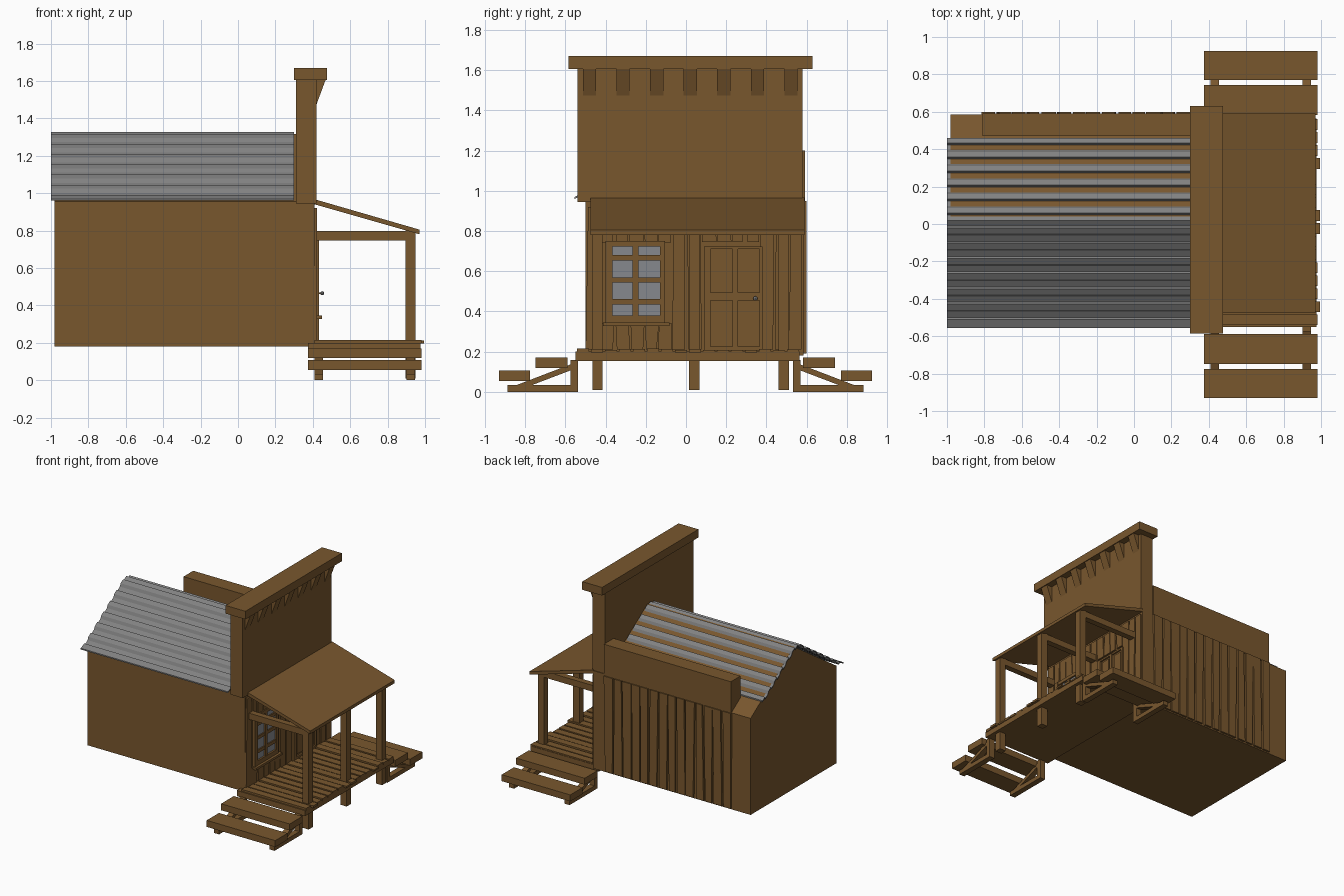
import bpy, bmesh, random
from mathutils import Vector

if "Cube" in bpy.data.objects:
    bpy.data.objects.remove(bpy.data.objects["Cube"])
random.seed(4)


def material(name, col):
    m = bpy.data.materials.new(name)
    m.diffuse_color = (*col, 1)
    m.use_nodes = True
    m.node_tree.nodes["Principled BSDF"].inputs["Base Color"].default_value = m.diffuse_color
    return m


WOOD = material("wood", (0.19, 0.095, 0.027))
METAL = material("grey_metal", (0.22, 0.22, 0.22))
GLASS = material("glass", (0.24, 0.25, 0.27))


def finish(bm, name, mat):
    bmesh.ops.recalc_face_normals(bm, faces=bm.faces)
    me = bpy.data.meshes.new(name)
    bm.to_mesh(me)
    bm.free()
    me.materials.append(mat)
    ob = bpy.data.objects.new(name, me)
    bpy.context.collection.objects.link(ob)
    return ob


def prism(name, pts, a, b, axis="x", mat=WOOD):
    """Extrude a profile: (y, z) points along x, or (x, z) points along y."""
    bm = bmesh.new()
    put = (lambda p, t: (t, p[0], p[1])) if axis == "x" else (lambda p, t: (p[0], t, p[1]))
    v = [[bm.verts.new(put(p, t)) for p in pts] for t in (a, b)]
    n = len(pts)
    bm.faces.new(v[0])
    bm.faces.new(v[1][::-1])
    for i in range(n):
        j = (i + 1) % n
        bm.faces.new((v[0][i], v[0][j], v[1][j], v[1][i]))
    return finish(bm, name, mat)


def box(name, x, y, z, mat=WOOD):
    return prism(name, [(y[0], z[0]), (y[1], z[0]), (y[1], z[1]), (y[0], z[1])], x[0], x[1], "x", mat)


def board(name, mid, half, z, a, b, axis):
    """Upright plank with slightly crooked edges."""
    r = lambda: random.uniform(-0.009, 0.009)
    pts = [(mid - half + r(), z[0]), (mid + half + r(), z[0]),
           (mid + half + r(), z[1]), (mid - half + r(), z[1])]
    return prism(name, pts, a, b, axis)


# Main body with gabled ends
prism("house_body", [(-0.5, 0.18), (0.585, 0.18), (0.585, 0.95), (0.04, 1.315), (-0.5, 0.955)], -0.98, 0.31)
box("front_wall", (0.31, 0.41), (-0.5, 0.585), (0.18, 0.96))

# Side parapet and the crooked boards under it
box("side_parapet", (-0.81, 0.31), (0.47, 0.592), (0.95, 1.2))
for i in range(14):
    board("side_board", -0.775 + i * 0.08, 0.033, (0.19, 0.95), 0.58, 0.6, "y")


# Corrugated roof: trapezoid waves on two slopes, cut short at the parapet
def slope(start, end, count):
    pts = []
    for i in range(count):
        for f, h in ((0.0, 0), (0.38, 0), (0.5, 0.016), (0.88, 0.016)):
            y = start + (end - start) * (i + f) / count
            pts.append((y, 1.327 - 0.667 * abs(y - 0.02) + h))
    return pts


top = slope(0.02, -0.55, 7)[::-1] + slope(0.02, 0.47, 6)[1:]
top[0] = (-0.555, top[0][1])
prism("corrugated_roof", top + [(y, z - 0.01) for y, z in reversed(top)], -1.0, 0.3, "x", METAL)

# False front with cap and brackets
box("false_front", (0.31, 0.42), (-0.54, 0.58), (0.945, 1.61))
box("false_front_cap", (0.3, 0.475), (-0.585, 0.63), (1.605, 1.67))
for i in range(7):
    y = -0.48 + i * 0.167
    prism("cap_bracket", [(0.415, 1.61), (0.47, 1.61), (0.42, 1.475)], y - 0.033, y + 0.033, "y")

# Porch roof, posts and beams
prism("porch_roof", [(0.41, 0.94), (0.97, 0.78), (0.97, 0.805), (0.41, 0.967)], -0.475, 0.59, "y")
for y in (-0.44, 0.04, 0.485):
    box("porch_post", (0.895, 0.95), (y - 0.026, y + 0.026), (0.01, 0.8))
    box("porch_beam", (0.4, 0.9), (y - 0.024, y + 0.024), (0.747, 0.797))

# Porch deck and floor planks
box("porch_base", (0.375, 0.975), (-0.55, 0.565), (0.155, 0.2))
for i in range(16):
    y = -0.512 + i * 0.0696
    box("floor_plank", (0.41, random.choice((0.975, 0.98, 0.995))),
        (y - 0.029, y + 0.029), (0.195, random.uniform(0.207, 0.216)))

# Steps on both ends
for s in (-1, 1):
    def span(a, b):
        return tuple(sorted((s * a - 0.003, s * b - 0.003)))
    box("upper_step", (0.375, 0.98), span(0.585, 0.745), (0.118, 0.17))
    box("lower_step", (0.375, 0.98), span(0.773, 0.927), (0.055, 0.107))
    for x in (0.41, 0.9):
        xs = (x, x + 0.045)
        box("step_foot", xs, span(0.535, 0.885), (0.0, 0.034))
        box("step_upright", xs, span(0.535, 0.572), (0.0, 0.16))
        diag = [(0.85, 0.03), (0.55, 0.145), (0.55, 0.115), (0.8, 0.02)]
        prism("step_stringer", [(s * y - 0.003, z) for y, z in diag], *xs)

# Front wall boards, kept clear of the window and door
for i in range(15):
    y = -0.462 + i * 0.072
    if 0.09 < y < 0.38:
        z = (0.745, 0.92)
    elif -0.4 < y < -0.1:
        z = (0.21, 0.34)
        board("front_board", y, 0.031, (0.74, 0.92), 0.405, 0.422, "x")
    else:
        z = (0.21, 0.92)
    board("front_board", y, 0.031, z, 0.405, 0.422, "x")

# Window
box("window_glass", (0.405, 0.416), (-0.37, -0.125), (0.37, 0.735), GLASS)
for y in ((-0.4, -0.365), (-0.13, -0.105)):
    box("window_frame_side", (0.405, 0.432), y, (0.34, 0.75))
for z in ((0.34, 0.38), (0.724, 0.75)):
    box("window_frame_rail", (0.405, 0.43), (-0.4, -0.105), z)
box("window_sill", (0.405, 0.45), (-0.412, -0.083), (0.327, 0.345))
box("window_upright", (0.405, 0.427), (-0.265, -0.235), (0.37, 0.735))
for z in (0.448, 0.557, 0.667):
    box("window_bar", (0.405, 0.425), (-0.37, -0.125), (z - 0.013, z + 0.013))

# Door: slab, stiles and rails around four recessed panels, knob
box("door_slab", (0.4, 0.418), (0.09, 0.38), (0.205, 0.724))
for y in ((0.09, 0.122), (0.23, 0.258), (0.365, 0.38)):
    box("door_stile", (0.41, 0.432), y, (0.205, 0.724))
for z in ((0.205, 0.225), (0.455, 0.495), (0.71, 0.724)):
    box("door_rail", (0.41, 0.431), (0.09, 0.38), z)
for y in ((0.138, 0.214), (0.274, 0.35)):
    for z in ((0.24, 0.44), (0.51, 0.695)):
        box("door_panel", (0.41, 0.425), y, z)
box("door_knob_stem", (0.42, 0.45), (0.34, 0.35), (0.46, 0.47))
bm = bmesh.new()
bmesh.ops.create_uvsphere(bm, u_segments=8, v_segments=6, radius=0.011)
bmesh.ops.translate(bm, verts=bm.verts, vec=Vector((0.45, 0.345, 0.465)))
finish(bm, "door_knob", METAL)
